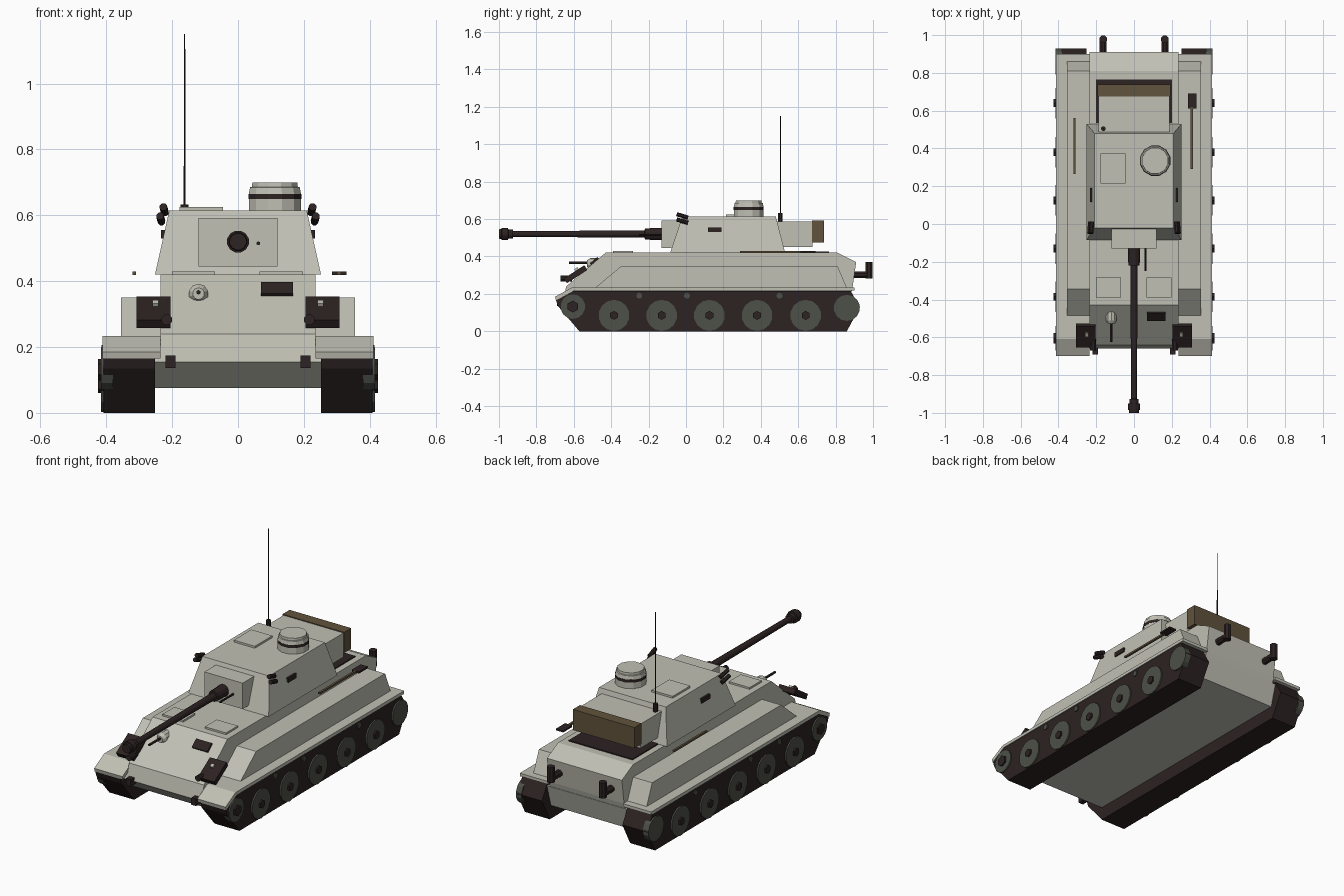
import bpy, bmesh, math
from mathutils import Vector, Matrix

if "Cube" in bpy.data.objects:
    bpy.data.objects.remove(bpy.data.objects["Cube"])


def mat(name, rgb):
    m = bpy.data.materials.new(name)
    m.diffuse_color = (*rgb, 1)
    m.use_nodes = True
    m.node_tree.nodes["Principled BSDF"].inputs["Base Color"].default_value = m.diffuse_color
    return m


PAINT = mat("pale_grey_paint", (.53, .53, .46))
DARK = mat("dark_steel", (.026, .016, .016))
WHEEL = mat("wheel_grey", (.075, .08, .065))
BROWN = mat("brown_canvas", (.12, .085, .045))


def make(name, bm, material):
    bmesh.ops.recalc_face_normals(bm, faces=bm.faces)
    me = bpy.data.meshes.new(name)
    bm.to_mesh(me)
    bm.free()
    me.materials.append(material)
    ob = bpy.data.objects.new(name, me)
    bpy.context.collection.objects.link(ob)
    return ob


def loft(name, rings, material):
    """Closed solid through rings with equal point counts."""
    bm = bmesh.new()
    rows = [[bm.verts.new(p) for p in r] for r in rings]
    n = len(rows[0])
    for a, b in zip(rows, rows[1:]):
        for i in range(n):
            j = (i + 1) % n
            bm.faces.new((a[i], a[j], b[j], b[i]))
    bm.faces.new(rows[0])
    bm.faces.new(rows[-1])
    return make(name, bm, material)


def prism(name, yz, x0, x1, material):
    """Side profile extruded across x."""
    return loft(name, [[(x, y, z) for y, z in yz] for x in (x0, x1)], material)


def box(name, x, y, z, material, tilt=0):
    """Box from min/max pairs, tilted about x around its centre."""
    bm = bmesh.new()
    bmesh.ops.create_cube(bm, size=1)
    c = Vector((sum(x) / 2, sum(y) / 2, sum(z) / 2))
    s = (x[1] - x[0], y[1] - y[0], z[1] - z[0])
    m = Matrix.Translation(c) @ Matrix.Rotation(tilt, 4, 'X') @ Matrix.Diagonal((*s, 1))
    bm.transform(m)
    return make(name, bm, material)


def turned(name, start, direction, profile, material, sides=12):
    """Revolve (distance, radius) pairs along a direction."""
    q = Vector(direction).to_track_quat('Z', 'Y')
    rings = [[Vector(start) + q @ Vector((r * math.cos((i + .5) * math.tau / sides),
                                          r * math.sin((i + .5) * math.tau / sides), d))
              for i in range(sides)] for d, r in profile]
    return loft(name, rings, material)


# hull and side boxes
prism("hull", [(-.57, .075), (-.66, .155), (-.64, .24), (-.43, .42), (.81, .42),
               (.91, .37), (.89, .23), (.85, .075)], -.235, .235, PAINT)
prism("belly", [(-.57, .075), (-.66, .155), (-.645, .2), (.885, .2), (.85, .075)],
      -.255, .255, PAINT)
for s, side in ((-1, "left"), (1, "right")):
    prism(side + "_side_box", [(-.50, .22), (-.345, .35), (.81, .35), (.865, .22)],
          s * .23, s * .355, PAINT)
    prism(side + "_fender", [(-.695, .165), (-.70, .185), (-.61, .234), (.90, .234),
                             (.90, .217), (-.60, .217)], s * .235, s * .412, PAINT)
    # tracks and running gear
    prism(side + "_track", [(-.57, 0), (.86, 0), (.93, .13), (.88, .216), (-.61, .216),
                            (-.695, .165), (-.685, .135)], s * .252, s * .408, DARK)
    wheels = [(-.385, .085, .083), (-.13, .085, .083), (.125, .085, .083), (.38, .085, .083),
              (.64, .085, .083), (-.605, .132, .066), (.86, .125, .07)]
    for i, (y, z, r) in enumerate(wheels):
        turned(f"{side}_wheel_{i}", (s * .38, y, z), (s, 0, 0),
               [(0, r), (.036, r)], WHEEL, 14)
        if i < 6:
            turned(f"{side}_hub_{i}", (s * .41, y, z), (s, 0, 0),
                   [(0, .024 if i < 5 else .032), (.015, .024 if i < 5 else .032)], DARK, 6)
    for y in (-.25, .005, .5):
        turned(side + "_return_roller", (s * .39, y, .19), (s, 0, 0),
               [(0, .016), (.024, .016)], WHEEL, 10)
    # front lamp box, lamp and tow hook
    xa, xb = sorted((s * .205, s * .308))
    box(side + "_lamp_box", (xa, xb), (-.655, -.525), (.29, .32), DARK, math.radians(33))
    turned(side + "_lamp", (s * .216, -.67, .283), (0, 1, 0), [(0, .017), (.06, .017)], DARK, 8)
    box(side + "_lamp_cap", (s * .25 - .009, s * .25 + .009), (-.595, -.575),
        (.325, .338), PAINT, math.radians(33))
    box(side + "_tow_hook", (s * .205 - .015, s * .205 + .015), (-.69, -.64), (.136, .175), DARK)
    # exhaust elbow
    turned(side + "_exhaust_pipe", (s * .163, .88, .302), (0, 1, 0),
           [(0, .02), (.1, .02)], DARK, 8)
    turned(side + "_exhaust_stack", (s * .163, .978, .282), (0, 0, 1),
           [(0, .021), (.088, .021)], DARK, 8)
    # smoke tubes and turret side slit
    for z, x in ((.585, .232), (.613, .222)):
        turned(side + "_smoke_tube", (s * x, .01, z - .005), (s * .08, -1, .3),
               [(0, .012), (.062, .012)], DARK, 8)
    xa, xb = sorted((s * .20, s * .234))
    box(side + "_turret_slit", (xa, xb), (.117, .19), (.53, .556), DARK)

# turret
loft("turret", [[(-x, y0, z), (x, y0, z), (x, y1, z), (-x, y1, z)]
                for x, y0, y1, z in ((.252, -.085, .53, .42), (.209, -.02, .48, .614))], PAINT)
box("turret_hatch", (-.177, -.045), (.215, .372), (.60, .625), PAINT)
turned("cupola_base", (.112, .335, .605), (0, 0, 1), [(0, .082), (.045, .082)], PAINT)
turned("cupola_vision_band", (.112, .335, .649), (0, 0, 1), [(0, .083), (.016, .083)], DARK)
turned("cupola_top", (.112, .335, .665), (0, 0, 1),
       [(0, .082), (.02, .078), (.021, .072), (.034, .071)], PAINT)
turned("antenna_base", (-.162, .505, .58), (0, 0, 1), [(0, .013), (.052, .013)], DARK, 8)
turned("antenna", (-.162, .505, .62), (0, 0, 1), [(0, .0035), (.53, .002)], DARK, 6)

# gun
box("mantlet", (-.12, .12), (-.13, .01), (.445, .592), PAINT)
turned("gun_barrel", (0, -.12, .52), (0, -1, 0),
       [(0, .034), (.10, .031), (.101, .02), (.805, .016), (.806, .026), (.83, .026),
        (.831, .034), (.865, .034), (.866, .028), (.88, .026)], DARK, 12)
turned("coaxial_gun", (.062, -.1, .515), (0, -1, 0), [(0, .006), (.15, .006)], DARK, 6)

# bin behind the turret and engine grille
box("bin", (-.188, .188), (.47, .677), (.45, .587), PAINT)
box("bin_canvas", (-.193, .193), (.675, .738), (.475, .592), BROWN)
box("engine_grille", (-.2, .2), (.535, .765), (.415, .426), DARK)

# hull front fittings
for x0, x1 in ((-.2, -.07), (.065, .198)):
    box("crew_hatch", (x0, x1), (-.39, -.284), (.41, .43), PAINT)
turned("bow_gun_ball", (-.12, -.46, .362), (0, -1, 0),
       [(0, .03), (.05, .03), (.068, .018)], PAINT, 10)
turned("bow_gun", (-.12, -.50, .366), (0, -1, 0), [(0, .007), (.125, .007)], DARK, 6)
box("driver_slit", (.07, .167), (-.515, -.463), (.366, .382), DARK, math.radians(40.6))

# tools along the sides
box("left_tool_handle", (-.321, -.309), (.265, .56), (.419, .429), BROWN)
box("right_tool_handle", (.300, .312), (.29, .62), (.419, .429), BROWN)
box("right_tool_head", (.285, .33), (.612, .692), (.419, .429), DARK)
